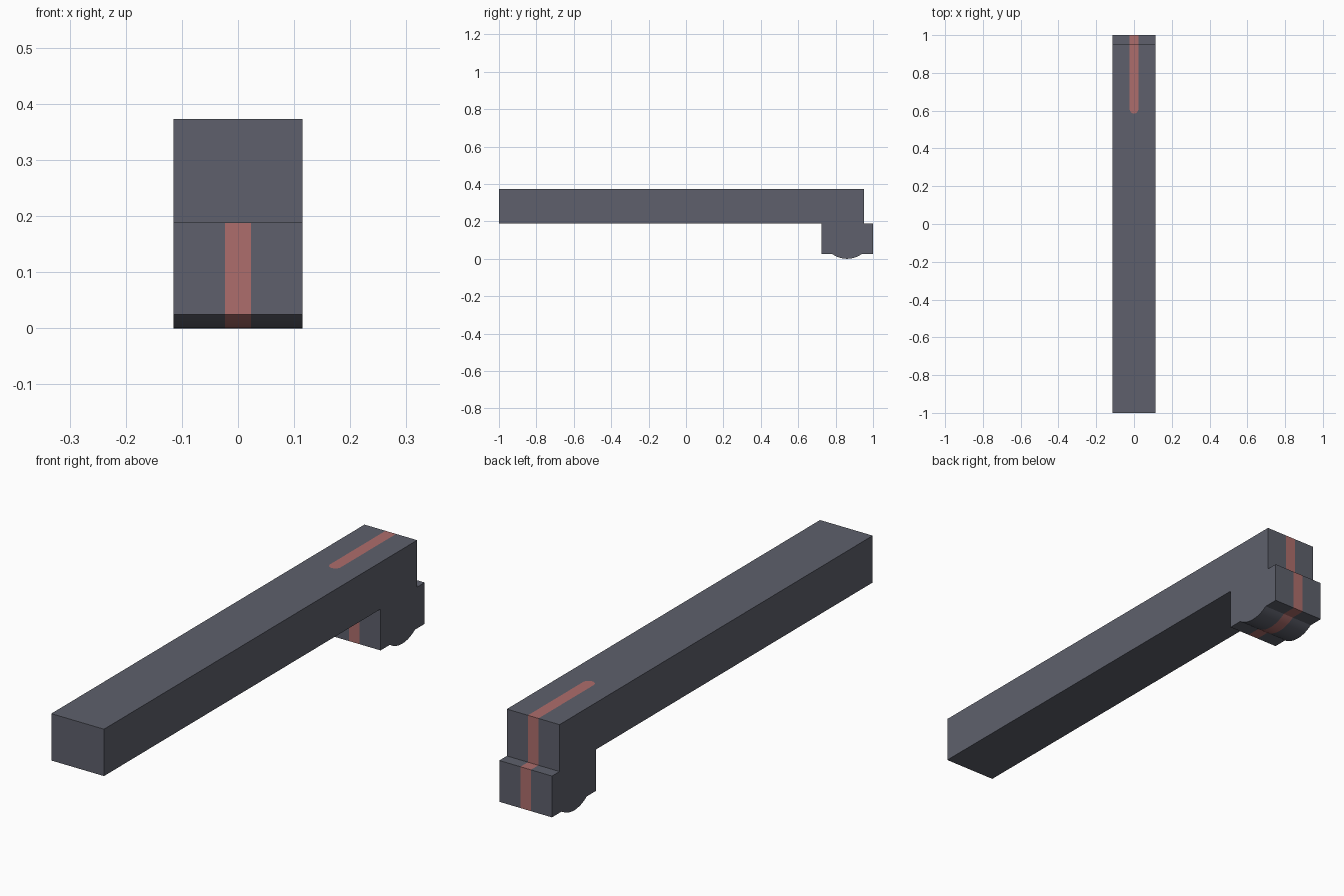
import bpy, bmesh, math

if "Cube" in bpy.data.objects:
    bpy.data.objects.remove(bpy.data.objects["Cube"])

W, S = 0.115, 0.023            # half widths of the body and of the stripe
TOP, MID, LOW = 0.373, 0.188, 0.025
STRIPE_END = 0.608             # centre of the rounded stripe end


def material(name, rgb):
    m = bpy.data.materials.new(name)
    m.diffuse_color = (*rgb, 1)
    m.use_nodes = True
    m.node_tree.nodes["Principled BSDF"].inputs["Base Color"].default_value = m.diffuse_color
    return m


# Side profile (y, z), running from the beam's top edge round the foot
R, CY = 0.134, 0.861
half = math.asin(0.078 / R)
bump = [(CY + R * math.sin(a), R - R * math.cos(a))
        for a in (half - 2 * half * i / 16 for i in range(17))]
profile = [(-1, TOP), (STRIPE_END, TOP), (0.953, TOP), (0.953, MID), (1, MID),
           (1, LOW), *bump, (0.725, LOW), (0.725, MID), (-1, MID)]
n = len(profile)
first_red, last_red = 1, n - 3     # stripe runs over these segments

bm = bmesh.new()
cols = [[bm.verts.new((x, y, z)) for y, z in profile] for x in (-W, -S, S, W)]

# Outer skin in three lengthwise columns, the middle one holding the stripe
for c in range(3):
    for i in range(n):
        if c == 1 and i == 0:
            continue
        j = (i + 1) % n
        f = bm.faces.new((cols[c][i], cols[c + 1][i], cols[c + 1][j], cols[c][j]))
        f.material_index = int(c == 1 and first_red <= i <= last_red)

# Rounded stripe end, cut into the top face
arc = [bm.verts.new((S * math.cos(a), STRIPE_END - S * math.sin(a), TOP))
       for a in (math.pi * k / 10 for k in range(1, 10))]
left, right = cols[1], cols[2]
bm.faces.new([left[0], right[0], right[1], *arc, left[1]])
bm.faces.new([right[1], left[1], *reversed(arc)]).material_index = 1

# Flat sides
bm.faces.new(cols[0])
bm.faces.new(list(reversed(cols[3])))
bmesh.ops.recalc_face_normals(bm, faces=bm.faces)

mesh = bpy.data.meshes.new("beam_with_foot")
bm.to_mesh(mesh)
bm.free()
mesh.materials.append(material("slate grey", (0.112, 0.118, 0.150)))
mesh.materials.append(material("dusty red", (0.42, 0.155, 0.15)))
beam = bpy.data.objects.new("beam_with_foot", mesh)
bpy.context.collection.objects.link(beam)

# Smooth the rounded bump, keep the other edges sharp
bpy.context.view_layer.objects.active = beam
beam.select_set(True)
bpy.ops.object.shade_smooth_by_angle(angle=math.radians(25))
